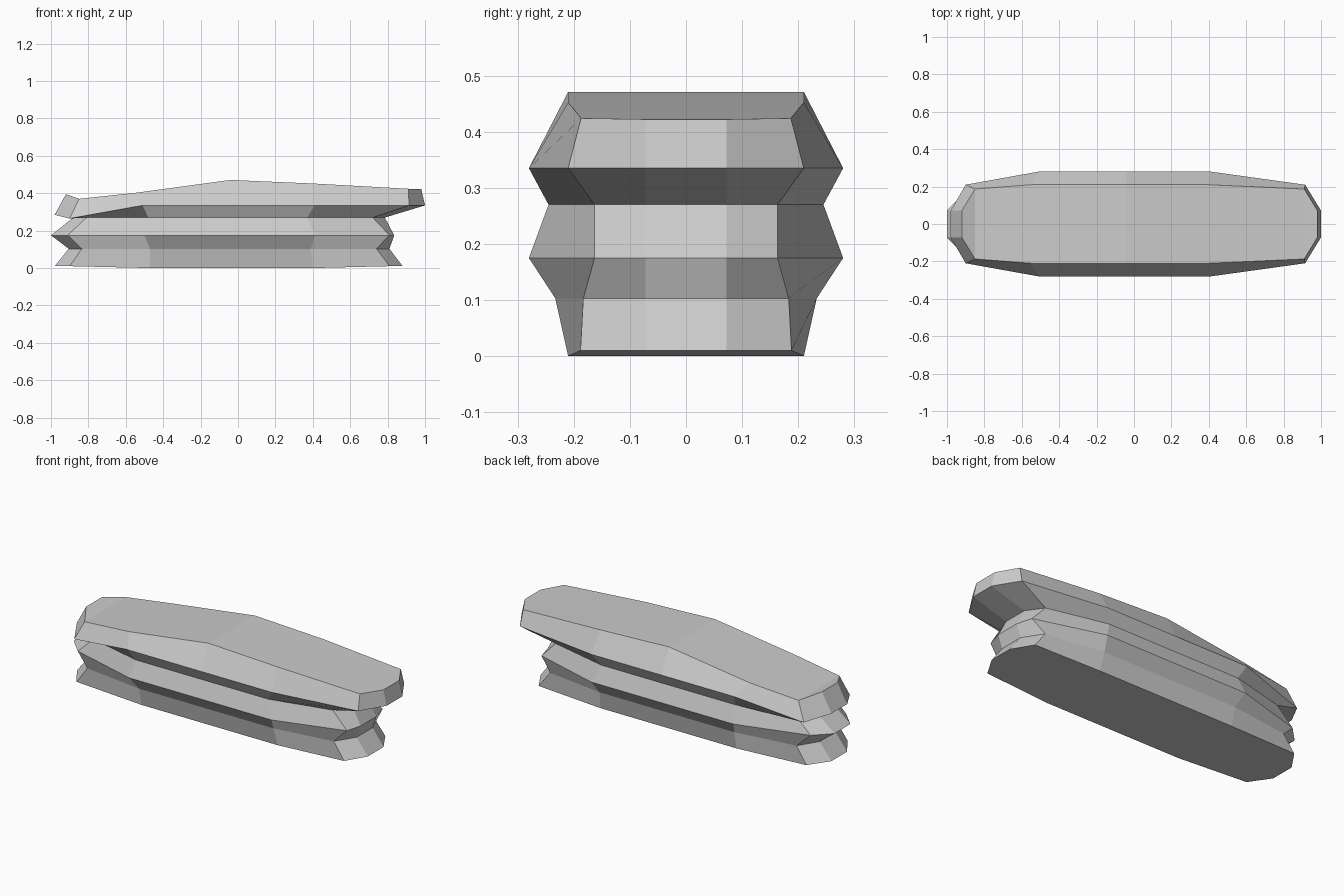
import bpy

if "Cube" in bpy.data.objects:
    bpy.data.objects.remove(bpy.data.objects["Cube"])

# Each ring: end/corner x on left, mid x left, mid x right, corner/end x on right,
# half width at corner and at middle
PLANS = [
    (-0.98, -0.90, -0.47, 0.40, 0.81, 0.88, 0.188, 0.21),
    (-0.905, -0.835, -0.47, 0.39, 0.74, 0.81, 0.183, 0.233),
    (-1.00, -0.91, -0.50, 0.41, 0.81, 0.835, 0.163, 0.28),
    (-0.88, -0.81, -0.48, 0.37, 0.72, 0.785, 0.163, 0.245),
    (-0.98, -0.90, -0.51, 0.41, 0.915, 1.00, 0.21, 0.28),
    (-0.92, -0.85, -0.55, 0.40, 0.91, 0.98, 0.187, 0.21),
]
# Heights at end, corner, mid left, centre, mid right, corner, end
HEIGHTS = [
    (0.01, 0.01, 0, 0, 0, 0.01, 0.01),
    (0.103,) * 7,
    (0.175,) * 7,
    (0.27,) * 7,
    (0.285, 0.265, 0.335, 0.335, 0.335, 0.335, 0.335),
    (0.395, 0.37, 0.402, 0.471, 0.452, 0.424, 0.422),
]
END_Y = 0.072


def ring(plan, heights):
    """Closed mirrored outline: front side left to right, back side right to left."""
    el, cl, ml, mr, cr, er, yc, ym = plan
    xs = (el, cl, ml, -0.04, mr, cr, er)
    ys = (END_Y, yc, ym, ym, ym, yc, END_Y)
    front = [(x, -y, z) for x, y, z in zip(xs, ys, heights)]
    return front + [(x, -y, z) for x, y, z in reversed(front)]


# Stacked slab: loft the rings, then close bottom and top with cross strips
verts = [v for p, h in zip(PLANS, HEIGHTS) for v in ring(p, h)]
N = 14
faces = []
for r in range(len(PLANS) - 1):
    for i in range(N):
        j = (i + 1) % N
        faces.append((r * N + i, r * N + j, (r + 1) * N + j, (r + 1) * N + i))
top = (len(PLANS) - 1) * N
for i in range(N // 2 - 1):
    strip = (i, i + 1, N - 2 - i, N - 1 - i)
    faces.append(tuple(top + k for k in strip))
    faces.append(tuple(reversed(strip)))

mesh = bpy.data.meshes.new("stacked_slab")
mesh.from_pydata(verts, [], faces)
mesh.update()
slab = bpy.data.objects.new("stacked_slab", mesh)
bpy.context.collection.objects.link(slab)
